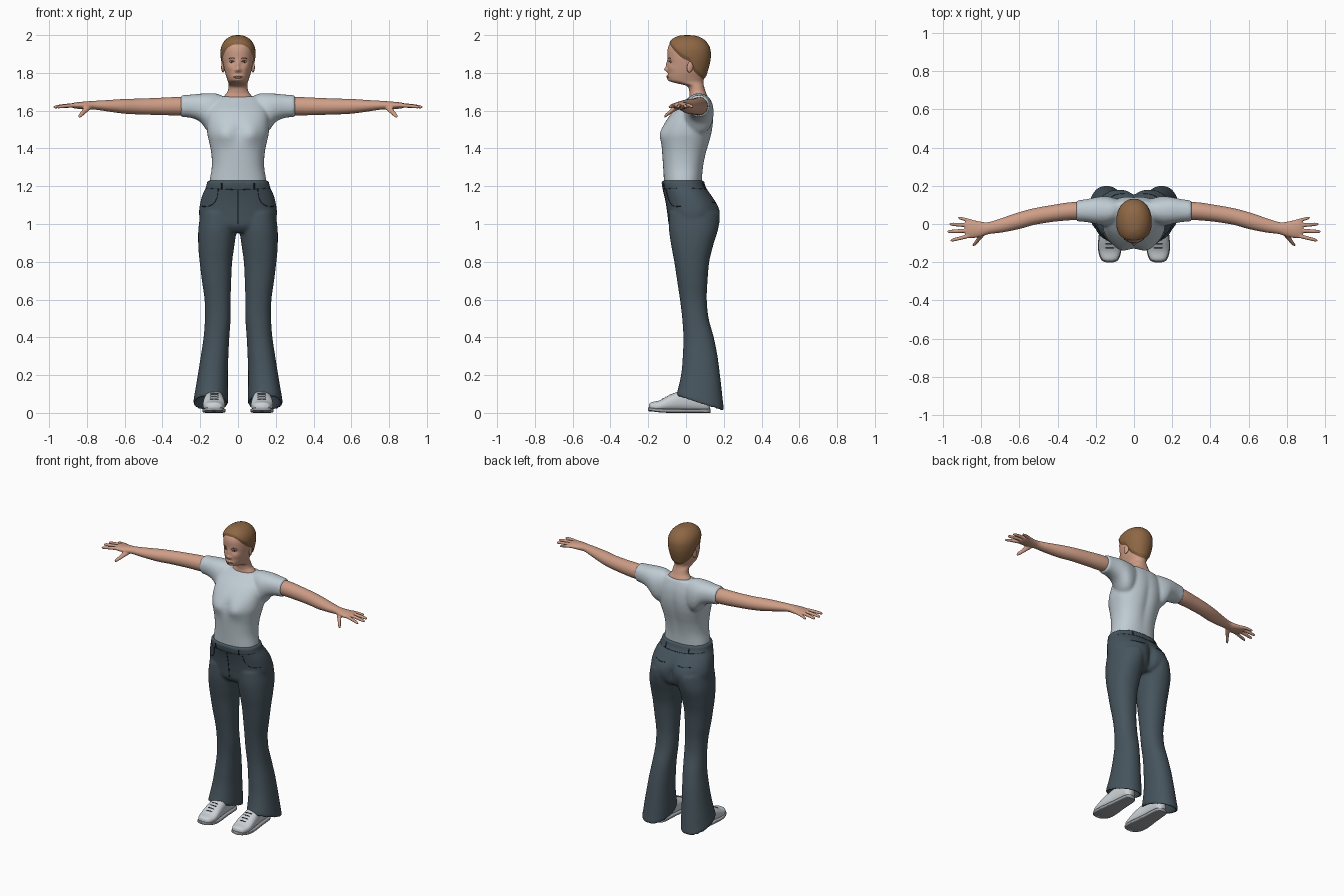
import bpy, bmesh, math
from mathutils import Vector
from mathutils.bvhtree import BVHTree

cube = bpy.data.objects.get("Cube")
if cube:
    bpy.data.objects.remove(cube, do_unlink=True)


def material(name, r, g, b):
    m = bpy.data.materials.new(name)
    m.use_nodes = True
    m.diffuse_color = (r, g, b, 1)
    node = next(n for n in m.node_tree.nodes if n.type == 'BSDF_PRINCIPLED')
    node.inputs["Base Color"].default_value = (r, g, b, 1)
    node.inputs["Roughness"].default_value = 0.7
    return m


SKIN = material("skin", .62, .34, .24)
HAIR = material("brown hair", .27, .135, .058)
SHIRT = material("pale blue cotton", .52, .60, .65)
DENIM = material("slate denim", .062, .09, .11)
SEAM = material("dark seam", .018, .026, .034)
SHOE = material("white canvas", .60, .64, .67)
SOLE = material("grey rubber", .34, .36, .38)
LIPS = material("lips", .42, .16, .12)
WHITE = material("eye white", .62, .60, .58)
DARK = material("dark iris", .05, .04, .035)


def spline(rows, sub):
    """Catmull-Rom interpolation of tuples."""
    out = []
    for i in range(len(rows) - 1):
        quad = zip(rows[max(i - 1, 0)], rows[i], rows[i + 1], rows[min(i + 2, len(rows) - 1)])
        quad = list(quad)
        for k in range(sub):
            t = k / sub
            out.append([b + .5 * t * (c - a + t * (2*a - 5*b + 4*c - d + t * (3*(b - c) + d - a)))
                        for a, b, c, d in quad])
    return out + [list(rows[-1])]


def loft(bm, rows, axis=2, p=2.0, side=1, n=48, sub=5):
    """Rows hold: position on the axis, then the min/max of the two other axes."""
    u, w = [i for i in range(3) if i != axis]
    rings = []
    for t, a0, a1, b0, b1 in spline(rows, sub):
        ring = []
        for k in range(n):
            c, s = math.cos(math.tau * k / n), math.sin(math.tau * k / n)
            co = [0, 0, 0]
            co[axis] = t
            co[u] = (a0 + a1) / 2 + (a1 - a0) / 2 * math.copysign(abs(c) ** (2 / p), c)
            co[w] = (b0 + b1) / 2 + (b1 - b0) / 2 * math.copysign(abs(s) ** (2 / p), s)
            co[0] *= side
            ring.append(bm.verts.new(co))
        rings.append(ring)
    for r0, r1 in zip(rings, rings[1:]):
        for k in range(n):
            bm.faces.new((r0[k], r0[(k + 1) % n], r1[(k + 1) % n], r1[k]))
    bm.faces.new(rings[0])
    bm.faces.new(rings[-1])


def bump(bm, facing, spots):
    """Push soft mirrored bumps (x, z, depth, width, height) along y."""
    for v in bm.verts:
        if v.co.y * facing > 0:
            x, z = abs(v.co.x), v.co.z
            v.co.y += sum(d * math.exp(-((x - bx) / sx) ** 2 - ((z - bz) / sz) ** 2)
                          for bx, bz, d, sx, sz in spots)


def finish(name, bm, mat, voxel=0, smooth=0):
    bmesh.ops.recalc_face_normals(bm, faces=bm.faces)
    for f in bm.faces:
        f.smooth = True
    me = bpy.data.meshes.new(name)
    bm.to_mesh(me)
    bm.free()
    me.materials.append(mat)
    ob = bpy.data.objects.new(name, me)
    bpy.context.collection.objects.link(ob)
    if voxel:
        r = ob.modifiers.new("blend", 'REMESH')
        r.mode, r.voxel_size, r.use_smooth_shade = 'VOXEL', voxel, True
        s = ob.modifiers.new("soften", 'SMOOTH')
        s.factor, s.iterations = .5, smooth
    return ob


def surface(ob):
    bpy.context.view_layer.update()
    return BVHTree.FromObject(ob, bpy.context.evaluated_depsgraph_get())


def hit(tree, x, z, facing):
    return tree.ray_cast(Vector((x, facing, z)), Vector((0, -facing, 0)))[0]


def seam(name, tree, points, facing, mat, radius=.002):
    """Mirrored thin cord laid on a surface."""
    cu = bpy.data.curves.new(name, 'CURVE')
    cu.dimensions, cu.bevel_depth, cu.bevel_resolution = '3D', radius, 1
    for side in (1, -1):
        found = [hit(tree, side * x, z, facing) for x, z in spline(points, 5)]
        found = [c for c in found if c]
        sp = cu.splines.new('POLY')
        sp.points.add(len(found) - 1)
        for pt, c in zip(sp.points, found):
            pt.co = (*c, 1)
    cu.materials.append(mat)
    bpy.context.collection.objects.link(bpy.data.objects.new(name, cu))


def ellipsoid(name, centre, scale, mat):
    bpy.ops.mesh.primitive_uv_sphere_add(segments=24, ring_count=14, location=centre)
    ob = bpy.context.object
    ob.name, ob.scale = name, scale
    bpy.ops.object.shade_smooth()
    ob.data.materials.append(mat)
    return ob


# Head and neck: height, half width, front, back
head_rows = [(z, -w, w, f, b) for z, w, f, b in (
    (1.63, .09, .015, .115), (1.67, .078, .018, .115), (1.70, .056, .018, .104),
    (1.73, .05, .005, .095), (1.745, .051, -.05, .092), (1.757, .054, -.086, .092),
    (1.775, .06, -.096, .096), (1.80, .068, -.097, .103), (1.84, .077, -.097, .115),
    (1.88, .083, -.098, .122), (1.92, .083, -.098, .121), (1.95, .074, -.088, .108),
    (1.973, .055, -.066, .085), (1.987, .03, -.036, .052), (1.991, .004, 0, .01))]
bm = bmesh.new()
loft(bm, head_rows, p=2.15, n=96, sub=8)
bump(bm, -1, [(0, 1.818, -.017, .011, .011), (0, 1.842, -.009, .009, .02),
              (.034, 1.858, .008, .015, .011), (.013, 1.813, -.005, .006, .007),
              (0, 1.779, -.005, .02, .009), (0, 1.794, .003, .02, .005),
              (0, 1.76, -.005, .018, .009), (.045, 1.825, -.004, .02, .015)])
head = finish("head", bm, SKIN)

# Hair: a shell that rises out of the head along the hairline
hairline = [(-.12, 1.957), (-.085, 1.95), (-.06, 1.915), (-.02, 1.878), (.02, 1.86),
            (.05, 1.80), (.09, 1.765), (.16, 1.765)]


def hairline_height(y):
    for (y0, z0), (y1, z1) in zip(hairline, hairline[1:]):
        if y <= y1:
            return z0 + (z1 - z0) * max(0, (y - y0) / (y1 - y0))
    return z1


bm = bmesh.new()
loft(bm, head_rows[4:], p=2.15, n=96, sub=8)
bmesh.ops.recalc_face_normals(bm, faces=bm.faces)
bm.normal_update()
moves = [(v, v.normal * max(-.008, min(.009, .4 * (v.co.z - hairline_height(v.co.y)))))
         for v in bm.verts]
for v, move in moves:
    v.co += move
finish("hair", bm, HAIR)

# Face details
face = surface(head)
for side, label in ((1, "left"), (-1, "right")):
    c = hit(face, side * .033, 1.858, -1)
    ellipsoid(label + "_eye", c + Vector((0, .003, 0)), (.013, .006, .0055), WHITE)
    ellipsoid(label + "_iris", c + Vector((0, -.001, 0)), (.0055, .003, .0052), DARK)
    ear = ellipsoid(label + "_ear", (side * .079, .022, 1.832), (.009, .017, .03), SKIN)
    ear.rotation_euler = (-.2, 0, side * .3)
seam("eyebrows", face, [(.016, 1.874), (.032, 1.880), (.05, 1.874)], -1, HAIR, .0022)
seam("eyelashes", face, [(.019, 1.858), (.033, 1.865), (.047, 1.858)], -1, DARK, .0015)
seam("upper_lip", face, [(0, 1.781), (.007, 1.783), (.024, 1.777)], -1, LIPS, .0028)
seam("lower_lip", face, [(0, 1.774), (.01, 1.774), (.021, 1.777)], -1, LIPS, .0032)

# Shirt: torso and sleeves blended together
bm = bmesh.new()
loft(bm, [(z, -w, w, f, b) for z, w, f, b in (
    (1.18, .152, -.115, .085), (1.23, .150, -.117, .085), (1.30, .139, -.121, .092),
    (1.37, .141, -.126, .107), (1.43, .152, -.13, .125), (1.48, .163, -.13, .138),
    (1.54, .165, -.11, .146), (1.60, .16, -.065, .143), (1.645, .14, -.015, .132),
    (1.675, .11, .02, .12))], p=2.3)
for side in (1, -1):
    loft(bm, [(.07, .03, .12, 1.55, 1.672), (.11, .0, .138, 1.48, 1.69),
              (.155, -.01, .146, 1.485, 1.692), (.20, .0, .14, 1.54, 1.69),
              (.25, .01, .13, 1.562, 1.685), (.303, .014, .123, 1.566, 1.682)],
         axis=0, side=side, p=2.2)
bump(bm, -1, [(.07, 1.475, -.016, .045, .05), (0, 1.49, .008, .025, .05)])
bump(bm, 1, [(0, 1.46, -.01, .025, .15)])
finish("shirt", bm, SHIRT, .008, 8)

# Arms with palm, fingers and thumb
for side, label in ((1, "left"), (-1, "right")):
    bm = bmesh.new()
    loft(bm, [(.25, .024, .116, 1.577, 1.672), (.33, .02, .114, 1.575, 1.672),
              (.42, .012, .101, 1.577, 1.668), (.52, -.004, .083, 1.58, 1.664),
              (.60, -.026, .062, 1.584, 1.662), (.69, -.044, .032, 1.596, 1.656),
              (.76, -.053, .01, 1.606, 1.652), (.80, -.066, .012, 1.606, 1.649),
              (.84, -.073, .02, 1.609, 1.646), (.87, -.071, .023, 1.613, 1.642),
              (.885, -.06, .012, 1.62, 1.636)], axis=0, side=side)
    fingers = [((.85, -.059), (.962, -.087), .0105), ((.86, -.034), (.978, -.04), .0108),
               ((.86, -.008), (.968, .0), .0105), ((.845, .013), (.922, .034), .0095)]
    for (x0, y0), (x1, y1), r in fingers:
        rows = []
        for t, k in ((0, 1), (.3, 1), (.6, .92), (.88, .8), (.97, .5), (1, .15)):
            y, z, q = y0 + (y1 - y0) * t, 1.628 - .01 * t * t, r * k
            rows.append((x0 + (x1 - x0) * t, y - q, y + q, z - q, z + q))
        loft(bm, rows, axis=0, side=side, n=16, sub=3)
    loft(bm, [(y, x - r, x + r, z - r, z + r) for y, x, z, r in (
        (-.03, .785, 1.625, .017), (-.06, .80, 1.612, .016), (-.085, .818, 1.592, .0125),
        (-.108, .836, 1.574, .010), (-.115, .842, 1.568, .004))], axis=1, side=side, n=16)
    finish(label + "_arm", bm, SKIN, .004, 3)

# Jeans: pelvis and flared legs with hollow, slanted hems
bm = bmesh.new()
for side in (1, -1):
    loft(bm, [(1.06, .0, .198, -.09, .16), (.97, .008, .21, -.09, .165),
              (.88, .02, .21, -.077, .142), (.80, .031, .203, -.062, .123),
              (.70, .036, .191, -.047, .114), (.60, .039, .177, -.032, .11),
              (.50, .039, .175, -.02, .12), (.40, .046, .182, -.014, .147),
              (.30, .051, .197, -.017, .167), (.20, .054, .213, -.024, .182),
              (.11, .053, .228, -.038, .194), (.055, .053, .236, -.05, .2),
              (.057, .066, .222, -.036, .186), (.12, .075, .2, -.02, .165)],
         side=side, p=2.2)
for v in bm.verts:
    v.co.z -= .32 * (v.co.y - .075) * max(0, min(1, (.3 - v.co.z) / .2))
loft(bm, [(z, -w, w, f, b) for z, w, f, b in (
    (.955, .12, -.06, .13), (.99, .19, -.088, .158), (1.05, .206, -.097, .168),
    (1.10, .202, -.104, .162), (1.15, .19, -.114, .135), (1.195, .17, -.126, .105),
    (1.23, .163, -.13, .096))], p=2.3)
bump(bm, 1, [(.09, 1.05, .018, .06, .07), (0, 1.04, -.02, .02, .08)])
jeans = finish("jeans", bm, DENIM, .008, 5)

# Jeans seams, pockets and belt loops
cloth = surface(jeans)
for facing, label in ((-1, "front"), (1, "back")):
    seam(label + "_waistband_seam", cloth, [(0, 1.182), (.08, 1.184), (.165, 1.19)], facing, SEAM, .0016)
seam("front_pockets", cloth, [(.105, 1.182), (.115, 1.13), (.145, 1.098), (.19, 1.092)], -1, SEAM)
seam("back_pockets", cloth, [(.045, 1.115), (.09, 1.112), (.135, 1.118)], 1, SEAM)
seam("fly_seam", cloth, [(.002, 1.18), (.002, 1.08), (.002, 1.0)], -1, SEAM, .0015)
for facing in (-1, 1):
    seam("belt_loops", cloth, [(.085, 1.183), (.085, 1.2), (.085, 1.216)], facing, SEAM, .004)

# Shoes with separate soles and laces
outline = [(-.197, .113, .142), (-.185, .086, .168), (-.14, .07, .184), (-.08, .071, .184),
           (0, .08, .174), (.06, .083, .168), (.11, .09, .161), (.128, .112, .14)]
heights = (.042, .056, .066, .098, .125, .125, .105, .07)
for side, label in ((1, "left"), (-1, "right")):
    bm = bmesh.new()
    loft(bm, [(y, a, b, .008, h) for (y, a, b), h in zip(outline, heights)],
         axis=1, side=side, p=2.4)
    shoe = finish(label + "_shoe", bm, SHOE)
    bm = bmesh.new()
    loft(bm, [(y * 1.02, a - .003, b + .003, max(0, -y - .12) * .15, .022 + max(0, -y - .12) * .1)
              for y, a, b in outline], axis=1, side=side, p=5)
    finish(label + "_sole", bm, SOLE)
    tree = surface(shoe)
    cu = bpy.data.curves.new(label + "_laces", 'CURVE')
    cu.dimensions, cu.bevel_depth = '3D', .0025
    for i in range(4):
        sp = cu.splines.new('POLY')
        sp.points.add(6)
        for k, pt in enumerate(sp.points):
            start = Vector((side * (.104 + .0075 * k), -.125 + .02 * i, 1))
            pt.co = (*tree.ray_cast(start, Vector((0, 0, -1)))[0], 1)
    cu.materials.append(SEAM)
    bpy.context.collection.objects.link(bpy.data.objects.new(label + "_laces", cu))
